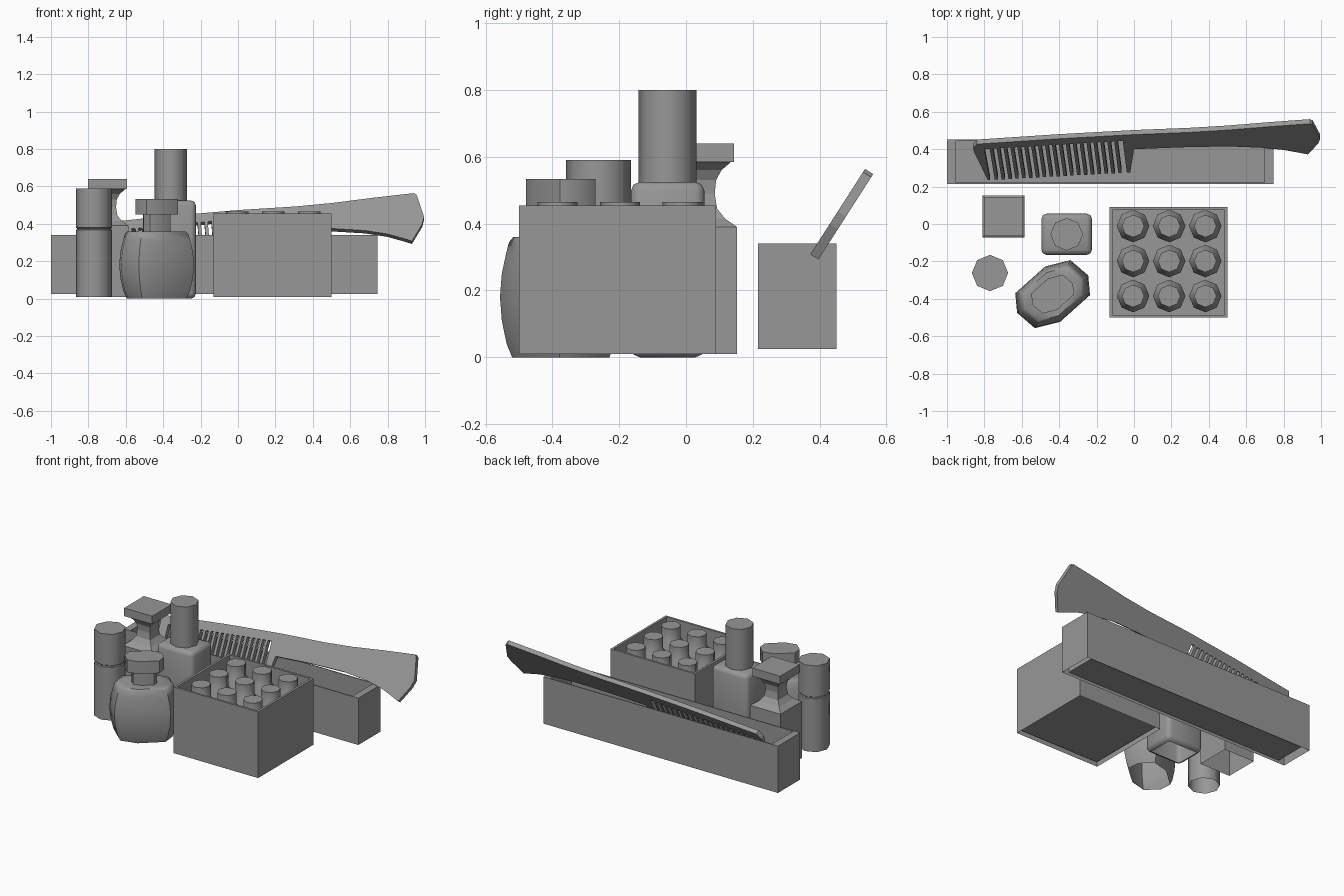
import bpy, bmesh, math
from mathutils import Vector

cube = bpy.data.objects.get("Cube")
if cube:
    bpy.data.objects.remove(cube, do_unlink=True)

grey = bpy.data.materials.new("plain_grey")
grey.use_nodes = True
colour = (0.31, 0.31, 0.31, 1)
grey.diffuse_color = colour
grey.node_tree.nodes["Principled BSDF"].inputs["Base Color"].default_value = colour


def finish(name, bm, smooth=False):
    bmesh.ops.recalc_face_normals(bm, faces=bm.faces)
    mesh = bpy.data.meshes.new(name)
    bm.to_mesh(mesh)
    bm.free()
    mesh.materials.append(grey)
    obj = bpy.data.objects.new(name, mesh)
    bpy.context.collection.objects.link(obj)
    if smooth:
        bpy.ops.object.select_all(action='DESELECT')
        obj.select_set(True)
        bpy.context.view_layer.objects.active = obj
        bpy.ops.object.shade_smooth_by_angle(angle=math.radians(50))
    return obj


def ring(sides, radius=1, turn=0):
    return [(radius * math.cos(turn + math.tau * i / sides),
             radius * math.sin(turn + math.tau * i / sides)) for i in range(sides)]


SQUARE = [(-1, -1), (1, -1), (1, 1), (-1, 1)]
OCTAGON = ring(8)


def loft(name, section, centre, levels, smooth=True):
    """Stack scaled copies of a section; open underneath, closed on top."""
    bm = bmesh.new()
    loops = [[bm.verts.new((centre[0] + x * s, centre[1] + y * s, z)) for x, y in section]
             for z, s in levels]
    n = len(section)
    for a, b in zip(loops, loops[1:]):
        for i in range(n):
            j = (i + 1) % n
            bm.faces.new((a[i], a[j], b[j], b[i]))
    bm.faces.new(loops[-1])
    return finish(name, bm, smooth)


def open_box(name, centre, half, bottom, top, floor, inset):
    """Box with an inset cavity and an open underside."""
    section = [(x * half[0], y * half[1]) for x, y in SQUARE]
    return loft(name, section, centre,
                [(bottom, 1), (top, 1), (top, inset), (floor, inset)], False)


# Containers
open_box("comb_tray", (-0.1275, 0.333), (0.8725, 0.118), 0.025, 0.34, 0.04, 0.946)
open_box("vial_box", (0.185, -0.205), (0.315, 0.295), 0.01, 0.455, 0.03, 0.95)

# Nine capped vials
for row in range(3):
    for col in range(3):
        loft(f"vial_{row}_{col}", OCTAGON, (-0.005 + col * 0.193, -0.385 + row * 0.187),
             [(0.03, 0.087), (0.34, 0.087), (0.38, 0.06), (0.465, 0.06)])

# Tall round tube with a seam under its lid
loft("round_tube", OCTAGON, (-0.77, -0.262),
     [(0.01, 0.097), (0.367, 0.097), (0.371, 0.091), (0.376, 0.091), (0.38, 0.097), (0.59, 0.097)])

# Square bottle with a waisted neck and flat stopper
loft("square_bottle", SQUARE, (-0.698, 0.04),
     [(0.01, 0.113), (0.39, 0.113), (0.415, 0.077), (0.445, 0.053), (0.49, 0.046), (0.53, 0.05),
      (0.56, 0.066), (0.585, 0.095), (0.585, 0.104), (0.64, 0.104)], False)

# Bevelled bottle and its tall cap
bm = bmesh.new()
bmesh.ops.create_cube(bm, size=1)
for v in bm.verts:
    v.co = Vector((v.co.x * 0.27 - 0.36, v.co.y * 0.22 - 0.055, (v.co.z + 0.5) * 0.525))
bmesh.ops.bevel(bm, geom=bm.edges[:], offset=0.027, segments=2, profile=0.5, affect='EDGES')
base = [f for f in bm.faces if f.normal.z < -0.99]
bmesh.ops.delete(bm, geom=base, context='FACES')
finish("bevelled_bottle", bm, True)
loft("bevelled_bottle_cap", OCTAGON, (-0.36, -0.055), [(0.52, 0.087), (0.8, 0.087)])

# Bulging bottle with a skewed eight-sided section
half_outline = [(0.095, 0.182), (0.19, 0.1), (0.2, -0.005), (0.04, -0.148)]
bulge = half_outline + [(-x, -y) for x, y in half_outline]
spot = (-0.435, -0.375)
loft("bulging_bottle", bulge, spot,
     [(0, 0.8), (0.04, 0.89), (0.11, 0.97), (0.18, 1), (0.25, 0.97), (0.31, 0.9), (0.345, 0.85),
      (0.36, 0.78)])
loft("bulging_bottle_neck", bulge, spot, [(0.355, 0.37), (0.455, 0.37)])
loft("bulging_bottle_cap", bulge, spot, [(0.45, 0.3), (0.45, 0.57), (0.533, 0.57)])


# Comb leaning in the tray
def on_slope(x, y):
    return Vector((x, y, 0.305 + 1.56 * (y - 0.37)))


def slab(bm, outline):
    back = Vector((0, 0.842, -0.54)) * 0.029
    front = [bm.verts.new(on_slope(x, y)) for x, y in outline]
    rear = [bm.verts.new(v.co + back) for v in front]
    bm.faces.new(front)
    bm.faces.new(rear[::-1])
    n = len(front)
    for i in range(n):
        j = (i + 1) % n
        bm.faces.new((front[i], rear[i], rear[j], front[j]))


bm = bmesh.new()
# Spine, handle and the two end teeth
slab(bm, [(-0.84, 0.427), (-0.4, 0.456), (0, 0.478), (0.3, 0.49), (0.5, 0.502), (0.72, 0.52),
          (0.94, 0.536), (0.955, 0.53), (0.995, 0.455), (0.985, 0.43), (0.93, 0.372),
          (0.9, 0.378), (0.8, 0.396), (0.68, 0.408), (0.5, 0.415), (0.25, 0.41), (0, 0.4),
          (-0.02, 0.275), (-0.038, 0.275), (-0.06, 0.445), (-0.8, 0.4), (-0.77, 0.235),
          (-0.782, 0.235), (-0.855, 0.385), (-0.86, 0.405)])
# Fine teeth
gaps = 20
for i in range(1, gaps):
    t = i / gaps
    top_x, top_y = -0.8 + 0.74 * t, 0.402 + 0.045 * t
    low_x, low_y = -0.772 + 0.734 * t, 0.235 + 0.04 * t
    w = 0.009
    slab(bm, [(top_x - w, top_y), (top_x + w, top_y), (low_x + w, low_y), (low_x - w, low_y)])
finish("comb", bm)
